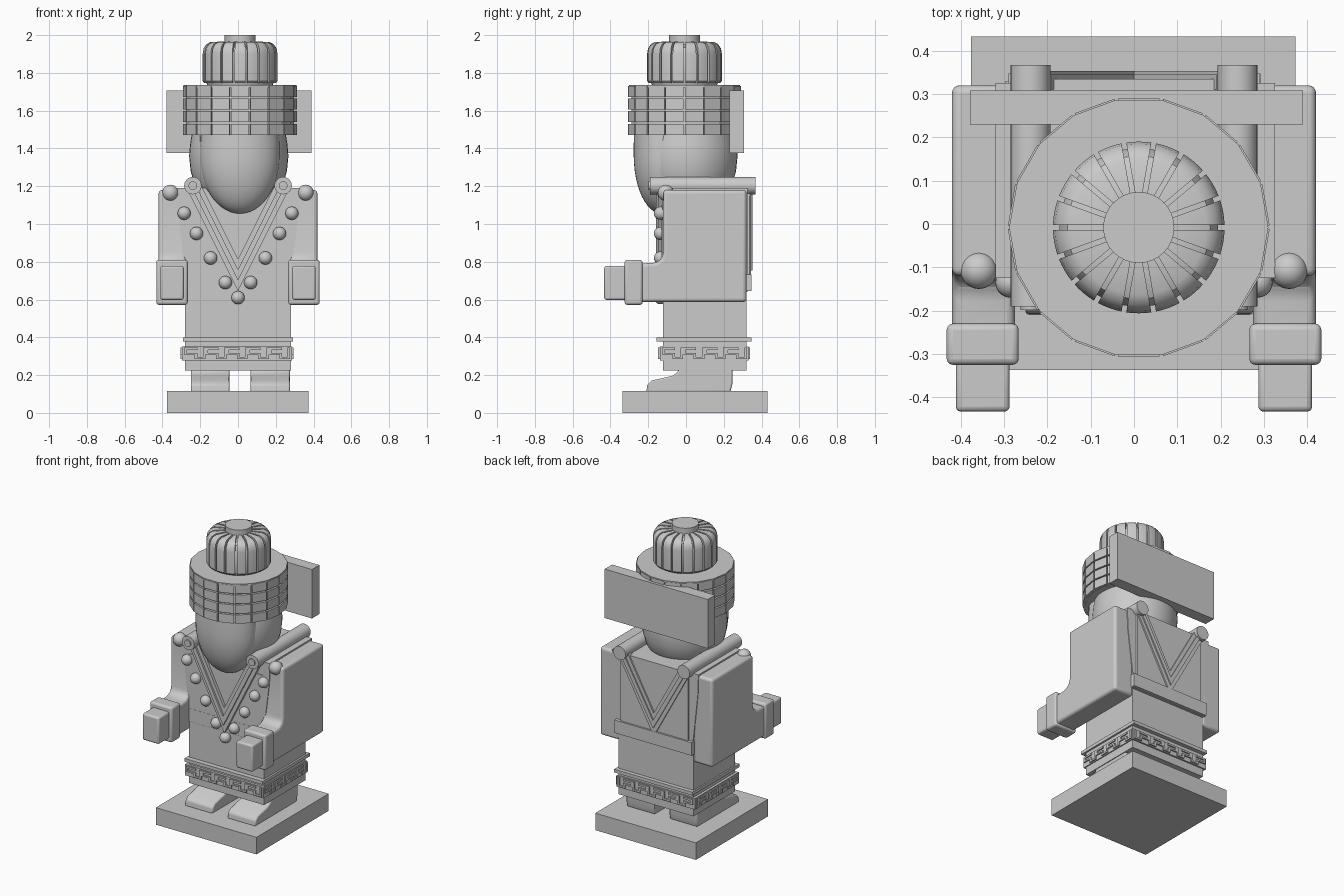
import bpy, bmesh, math
from mathutils import Vector

if "Cube" in bpy.data.objects:
    bpy.data.objects.remove(bpy.data.objects["Cube"])


def make(name, bm, smooth=False, bevel=0, seg=3):
    bmesh.ops.recalc_face_normals(bm, faces=bm.faces)
    me = bpy.data.meshes.new(name)
    bm.to_mesh(me)
    bm.free()
    ob = bpy.data.objects.new(name, me)
    bpy.context.collection.objects.link(ob)
    if bevel:
        m = ob.modifiers.new("bevel", 'BEVEL')
        m.width, m.segments = bevel, seg
    if smooth:
        bpy.ops.object.select_all(action='DESELECT')
        ob.select_set(True)
        bpy.context.view_layer.objects.active = ob
        bpy.ops.object.shade_smooth_by_angle(angle=math.radians(35))
    return ob


def add_box(bm, x0, x1, y0, y1, z0, z1):
    vs = bmesh.ops.create_cube(bm, size=1)["verts"]
    for v in vs:
        v.co = Vector((x1 if v.co.x > 0 else x0, y1 if v.co.y > 0 else y0, z1 if v.co.z > 0 else z0))


def box(name, *dims, **kw):
    bm = bmesh.new()
    add_box(bm, *dims)
    return make(name, bm, **kw)


def prism(name, pts, axis, a, b, **kw):
    """Extrude a 2D outline (y,z along x, or x,z along y) from a to b."""
    bm = bmesh.new()
    co = (lambda p, t: (t, *p)) if axis == 'x' else (lambda p, t: (p[0], t, p[1]))
    lo = [bm.verts.new(co(p, a)) for p in pts]
    hi = [bm.verts.new(co(p, b)) for p in pts]
    bm.faces.new(lo)
    bm.faces.new(hi[::-1])
    for i in range(len(pts)):
        j = (i + 1) % len(pts)
        bm.faces.new((lo[i], hi[i], hi[j], lo[j]))
    return make(name, bm, **kw)


def lathe(name, prof, n, cx, cy, sx=1, sy=1, phase=0, **kw):
    """Closed turned solid from (radius, z) points."""
    bm = bmesh.new()
    rings = []
    for r, z in prof:
        rings.append([bm.verts.new((cx + sx * r * math.cos(phase + 2 * math.pi * i / n),
                                    cy + sy * r * math.sin(phase + 2 * math.pi * i / n), z)) for i in range(n)])
    for a, b in zip(rings, rings[1:]):
        for i in range(n):
            j = (i + 1) % n
            bm.faces.new((a[i], a[j], b[j], b[i]))
    bm.faces.new(rings[0])
    bm.faces.new(rings[-1])
    return make(name, bm, **kw)


def wedge(bm, prof, ang, half, gap, steps, cx, cy):
    """Sector of a turned solid, with a constant-width gap to its neighbours."""
    secs = []
    for s in range(steps + 1):
        t = 2 * s / steps - 1
        secs.append([bm.verts.new((cx + r * math.cos(ang + t * (half - gap / r)),
                                   cy + r * math.sin(ang + t * (half - gap / r)), z)) for r, z in prof])
    k = len(prof)
    for a, b in zip(secs, secs[1:]):
        for i in range(k):
            j = (i + 1) % k
            bm.faces.new((a[i], a[j], b[j], b[i]))
    bm.faces.new(secs[0])
    bm.faces.new(secs[-1])


def tube(name, x, z, r, y0, y1):
    circle = [(x + r * math.cos(i * math.pi / 12), z + r * math.sin(i * math.pi / 12)) for i in range(24)]
    return prism(name, circle, 'y', y0, y1, smooth=True)


def bead(name, x, y, z, r):
    bm = bmesh.new()
    bmesh.ops.create_uvsphere(bm, u_segments=20, v_segments=12, radius=r)
    bmesh.ops.translate(bm, verts=bm.verts, vec=(x, y, z))
    make(name, bm, smooth=True)


# base slab and feet
box("base", -.376, .373, -.337, .432, 0, .115)
foot = [(-.21, .11), (.235, .11), (.245, .15), (.245, .24), (-.035, .24), (-.045, .215),
        (-.075, .195), (-.18, .172), (-.205, .15)]
for x0, x1 in ((-.25, -.045), (.067, .275)):
    prism("foot", foot, 'x', x0, x1, smooth=True, bevel=.008, seg=2)

# skirt, hem bands and torso
box("skirt", -.28, .28, -.122, .32, .225, .66)
box("hem_band", -.297, .287, -.138, .33, .278, .352)
box("hem_strip", -.29, .292, -.155, .347, .378, .4)
torso = [(-.28, .64), (.28, .64), (.28, .73), (.32, 1.05), (.325, 1.19), (-.32, 1.19), (-.315, 1.05), (-.28, .73)]
prism("torso", torso, 'y', -.125, .325)
box("belt", -.285, .29, -.13, .347, .645, .732)
box("back_panel", -.25, .255, .3, .335, .7, 1.19)

# meander relief on all four sides of the hem
bm = bmesh.new()


def key(place, start, length, n):
    w = length / n
    for i in range(n):
        u = start + w * i
        for a, b, z0, z1 in ((0, .62, .333, .345), (0, .12, .315, .345), (0, .62, .308, .318), (.5, .62, .287, .318),
                             (.5, 1.0, .285, .296), (.88, 1.0, .285, .345)):
            place(u + a * w, u + b * w, z0, z1)


for y in (-.141, .333):
    key(lambda a, b, z0, z1: add_box(bm, a, b, y - .006, y + .006, z0, z1), -.285, .56, 5)
for x in (-.299, .289):
    key(lambda a, b, z0, z1: add_box(bm, x - .006, x + .006, a, b, z0, z1), -.128, .45, 4)
make("hem_meander", bm)

# V trims on front and back, with a raised piping in the middle
def vee(name, half, top, apex, w, y0, y1):
    dz = w * (top - apex) / half
    prism(name, [(-half, top), (0, apex), (half, top), (half - w, top), (0, apex + dz), (w - half, top)], 'y', y0, y1)


vee("front_trim", .278, 1.2, .645, .085, -.148, -.11)
vee("front_piping", .25, 1.2, .70, .03, -.16, -.11)
vee("back_trim", .275, 1.2, .70, .085, .31, .345)
vee("back_piping", .25, 1.2, .755, .03, .31, .353)
box("front_panel", -.275, .275, -.129, -.1, .73, 1.1)

# mirrored parts: shoulder rolls, beads, arms, cuffs, hands
arm = [(-.12, 1.18), (.32, 1.18), (.32, .587), (-.25, .587), (-.25, .79), (-.16, .795), (-.13, .815), (-.12, .85)]
for s in (-1, 1):
    tube("shoulder_roll", s * .239, 1.203, .046, -.19, .367)
    tube("roll_button", s * .239, 1.203, .023, -.198, -.18)
    bead("shoulder_bead", s * .358, -.107, 1.165, .043)
    for x, z in ((.285, 1.057), (.22, .95), (.145, .82), (.067, .69)):
        bead("vest_bead", s * x, -.135, z, .035)
    a, b = sorted((s * .275, s * .42))
    prism("arm", arm, 'x', a, b, smooth=True, bevel=.04, seg=4)
    c = s * .349
    box("cuff", c - .083, c + .083, -.325, -.23, .572, .81, smooth=True, bevel=.014)
    box("hand", c - .062, c + .062, -.433, -.3, .598, .778, smooth=True, bevel=.012)
bead("vest_bead", 0, -.135, .61, .035)

# head, face and brow
CX, CY = .011, -.008
lathe("head", [(.15, 1.12), (.2, 1.155), (.235, 1.21), (.255, 1.28), (.263, 1.36), (.258, 1.42), (.245, 1.5)],
      40, .004, .01, smooth=True)
face = [(max(.005, math.sin(t)), 1.365 - .31 * math.cos(t)) for t in [i * math.pi / 24 for i in range(13)]]
lathe("face", face + [(1, 1.42), (.98, 1.5)], 40, .01, -.13, .212, .147, smooth=True)
box("brow", -.2, .215, -.16, 0, 1.437, 1.48)

# hat ring: core, cap and four rows of tiles
N = 18
STEP = 2 * math.pi / N
lathe("hat_ring_core", [(.286, 1.47), (.286, 1.733)], N, CX, CY)
lathe("hat_ring_cap", [(.299, 1.722), (.299, 1.736)], N, CX, CY)
bm = bmesh.new()
for row in range(4):
    z = 1.472 + row * .067
    for i in range(N):
        wedge(bm, [(.27, z), (.302, z), (.302, z + .058), (.27, z + .058)], (i + .5) * STEP, STEP / 2, .004, 1, CX, CY)
make("hat_ring_tiles", bm)

# ribbed crown with top button
lathe("crown_core", [(.17, 1.73), (.183, 1.76), (.183, 1.9), (.165, 1.935), (.13, 1.95), (.07, 1.95)], 36, CX, CY,
      smooth=True)
rib = [(.075, 1.746), (.19, 1.746), (.198, 1.757), (.198, 1.9), (.193, 1.93), (.178, 1.952), (.155, 1.964), (.075, 1.966)]
bm = bmesh.new()
for i in range(N):
    wedge(bm, rib, (i + .5) * STEP, STEP / 2, .0055, 4, CX, CY)
make("crown_ribs", bm, smooth=True)
lathe("crown_button", [(.082, 1.9), (.082, 2.0)], 32, CX, CY, smooth=True)

# board behind the head
box("back_board", -.378, .39, .23, .308, 1.377, 1.707)
